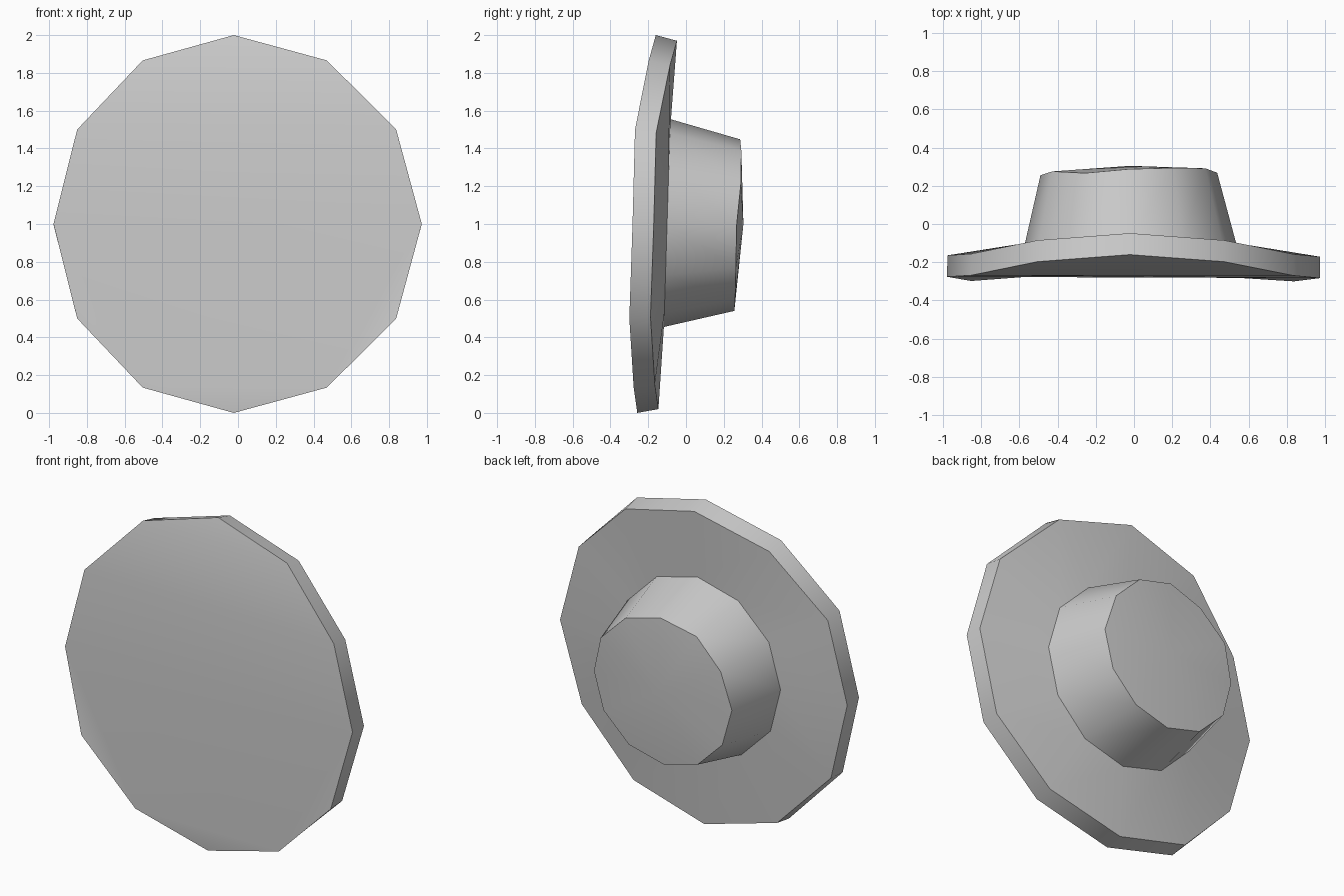
import bpy, bmesh, math

SIDES = 12
cube = bpy.data.objects.get("Cube")
if cube:
    bpy.data.objects.remove(cube, do_unlink=True)

grey = bpy.data.materials.new("light grey")
grey.use_nodes = True
colour = (0.6, 0.6, 0.6, 1)
grey.diffuse_color = colour
grey.node_tree.nodes["Principled BSDF"].inputs["Base Color"].default_value = colour


def ring(bm, cx, cz, rx, rz, depths, skew=0):
    """Upright ring of vertices, clockwise from the top, with a depth for each.
    Skew shifts its top and bottom sideways."""
    verts = []
    for i, y in enumerate(depths):
        a = math.tau * i / SIDES
        x = cx + rx * math.sin(a) + skew * math.cos(a) ** 2
        verts.append(bm.verts.new((x, y, cz + rz * math.cos(a))))
    return verts


def bridge(bm, a, b):
    for i in range(SIDES):
        j = (i + 1) % SIDES
        bm.faces.new((a[i], a[j], b[j], b[i]))


def finish(bm, name):
    bmesh.ops.recalc_face_normals(bm, faces=bm.faces)
    mesh = bpy.data.meshes.new(name)
    bm.to_mesh(mesh)
    bm.free()
    obj = bpy.data.objects.new(name, mesh)
    bpy.context.collection.objects.link(obj)
    mesh.materials.append(grey)
    bpy.ops.object.select_all(action="DESELECT")
    obj.select_set(True)
    bpy.context.view_layer.objects.active = obj
    bpy.ops.object.shade_smooth_by_angle(angle=math.radians(40))


# Warped rim depths, clockwise from the top
rim = [-0.16, -0.197, -0.27, -0.283, -0.30, -0.277, -0.258,
       -0.272, -0.298, -0.276, -0.268, -0.197]

bm = bmesh.new()
front = ring(bm, -0.002, 1.0, 0.975, 1.0, rim, skew=-0.02)
back = ring(bm, -0.002, 0.995, 0.974, 0.975, [y + 0.112 for y in rim], skew=-0.02)
base = ring(bm, -0.018, 1.005, 0.552, 0.55,
            [-0.1 + 0.017 * math.cos(math.tau * i / SIDES) for i in range(SIDES)])
top = ring(bm, -0.027, 0.994, 0.462, 0.454,
           [0.287, 0.293, 0.291, 0.268, 0.264, 0.26, 0.256,
            0.257, 0.26, 0.255, 0.275, 0.266])
bridge(bm, front, back)
bridge(bm, back, base)
bridge(bm, base, top)

# Front face: a zigzag strip across the disc, with raised corners low on each side
strip = [front[0]]
for k in (1, 2, 3, 5):
    strip += [front[k], front[-k]]
strip.append(front[6])
for tri in zip(strip, strip[1:], strip[2:]):
    bm.faces.new(tri)
for k in (4, 8):
    bm.faces.new(front[k - 1:k + 2])

# Slightly raised cap on the hub
peak = bm.verts.new((-0.02, 0.304, 1.0))
for i in range(SIDES):
    bm.faces.new((top[i], top[(i + 1) % SIDES], peak))
finish(bm, "flanged_knob")
